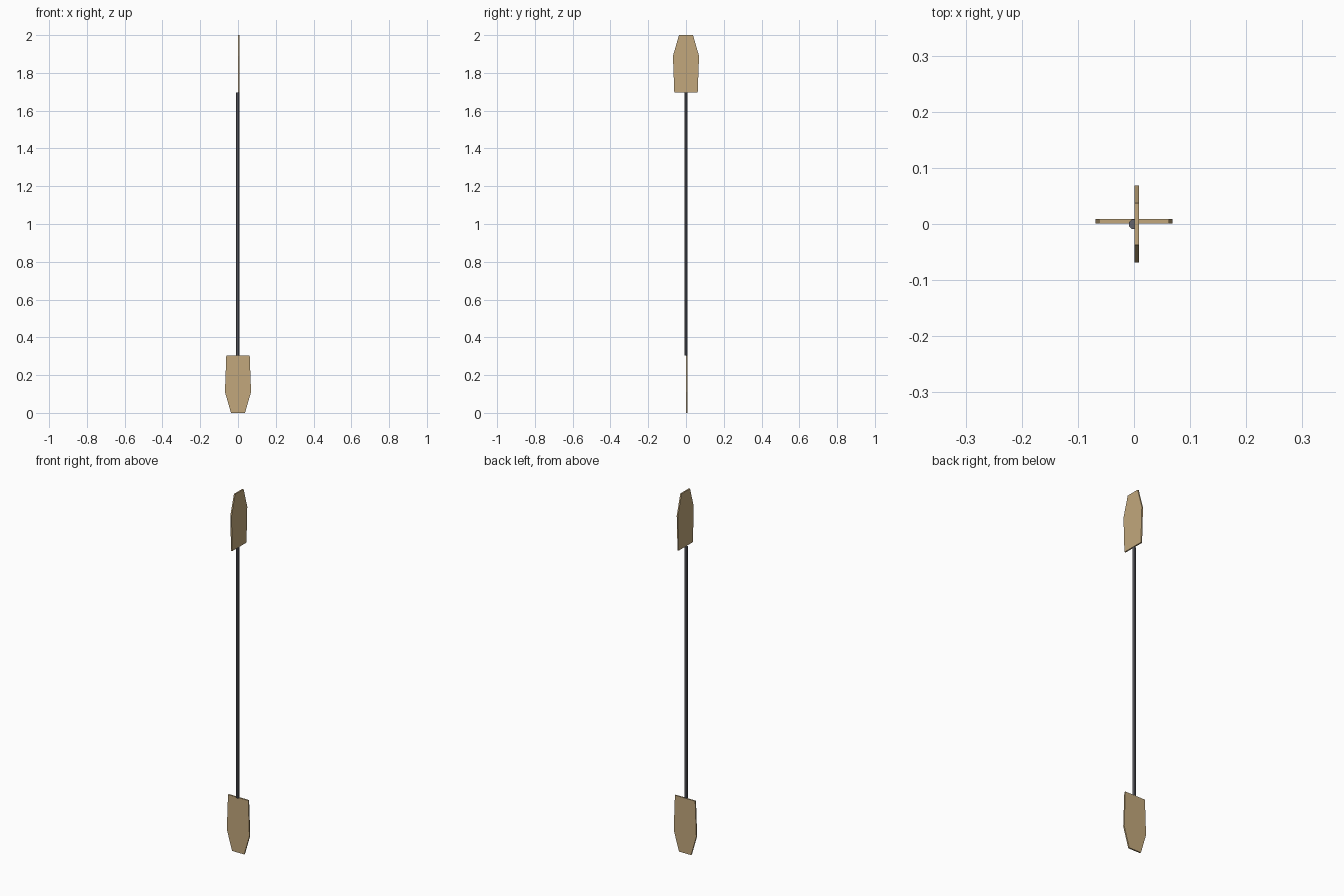
import bpy, bmesh
from math import pi
from mathutils import Matrix, Vector

if "Cube" in bpy.data.objects:
    bpy.data.objects.remove(bpy.data.objects["Cube"])


def material(name, rgb):
    mat = bpy.data.materials.new(name)
    mat.diffuse_color = (*rgb, 1)
    mat.use_nodes = True
    mat.node_tree.nodes["Principled BSDF"].inputs["Base Color"].default_value = mat.diffuse_color
    return mat


def add_object(name, bm, mat):
    bmesh.ops.recalc_face_normals(bm, faces=bm.faces)
    mesh = bpy.data.meshes.new(name)
    bm.to_mesh(mesh)
    bm.free()
    mesh.materials.append(mat)
    obj = bpy.data.objects.new(name, mesh)
    bpy.context.collection.objects.link(obj)
    return obj


wood = material("tan_blade", (0.54, 0.39, 0.20))
dark = material("dark_shaft", (0.13, 0.13, 0.15))

BLADE_LENGTH = 0.305
THICKNESS = 0.0075
SHAFT_RADIUS = 0.009

# Half outline of a blade: half width, height above the tip
OUTLINE = [(0.037, 0.0), (0.069, 0.11), (0.062, BLADE_LENGTH)]


def blade(name, transform):
    bm = bmesh.new()
    points = OUTLINE + [(-x, z) for x, z in reversed(OUTLINE)]
    face = bm.faces.new([bm.verts.new((x, 0.001, z)) for x, z in points])
    slab = bmesh.ops.extrude_face_region(bm, geom=[face])
    moved = [v for v in slab["geom"] if isinstance(v, bmesh.types.BMVert)]
    bmesh.ops.translate(bm, verts=moved, vec=Vector((0, THICKNESS, 0)))
    bmesh.ops.transform(bm, matrix=transform, verts=bm.verts)
    return add_object(name, bm, wood)


# Blades: the upper one is flipped and feathered a quarter turn
blade("lower_blade", Matrix.Identity(4))
flip = Matrix.Translation((0, 0, 2)) @ Matrix.Rotation(-pi / 2, 4, 'Z') @ Matrix.Scale(-1, 4, (0, 0, 1))
blade("upper_blade", flip)

# Shaft: octagonal rod between the blades
bm = bmesh.new()
bmesh.ops.create_cone(bm, cap_ends=True, segments=8, radius1=SHAFT_RADIUS,
                      radius2=SHAFT_RADIUS, depth=2 - 2 * BLADE_LENGTH)
bmesh.ops.rotate(bm, verts=bm.verts, matrix=Matrix.Rotation(pi / 8, 3, 'Z'))
bmesh.ops.translate(bm, verts=bm.verts, vec=(-0.001, -0.0005, 1))
add_object("shaft", bm, dark)
